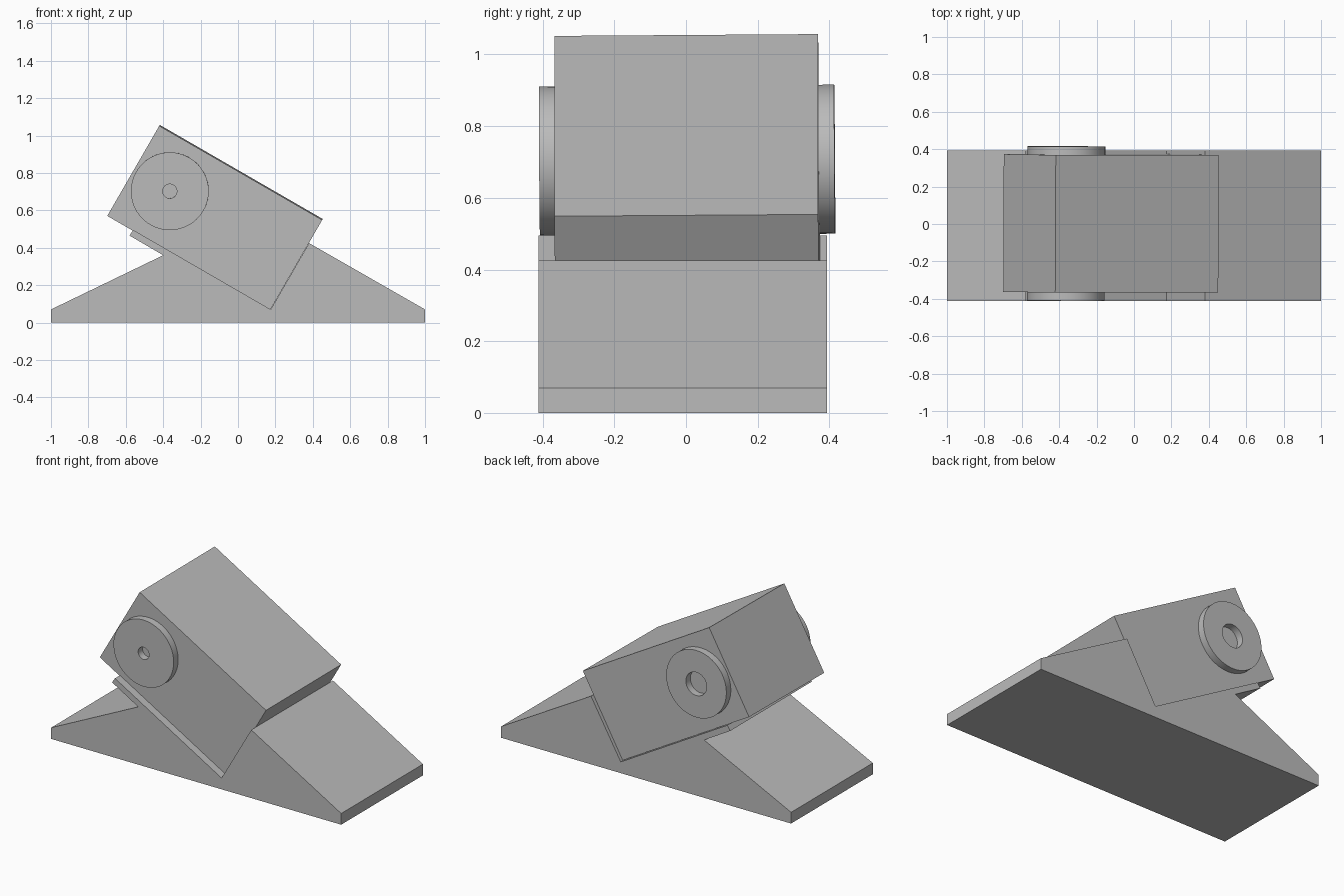
import bpy, bmesh, math
from mathutils import Matrix, Vector

cube = bpy.data.objects.get("Cube")
if cube:
    bpy.data.objects.remove(cube, do_unlink=True)

grey = bpy.data.materials.new("plain_grey")
grey.use_nodes = True
colour = (0.5, 0.5, 0.5, 1)
grey.diffuse_color = colour
grey.node_tree.nodes["Principled BSDF"].inputs["Base Color"].default_value = colour


def finish(name, bm, matrix=Matrix()):
    bmesh.ops.recalc_face_normals(bm, faces=bm.faces)
    mesh = bpy.data.meshes.new(name)
    bm.to_mesh(mesh)
    bm.free()
    mesh.materials.append(grey)
    obj = bpy.data.objects.new(name, mesh)
    obj.matrix_world = matrix
    bpy.context.collection.objects.link(obj)
    return obj


# Wedge base: side profile extruded across, with a slanted seat for the block
profile = [(-1, 0), (1, 0), (1, 0.07), (0.38, 0.425), (0.175, 0.07),
           (-0.56, 0.495), (-0.58, 0.465), (-0.4, 0.36), (-1, 0.07)]
front_y, back_y = -0.412, 0.393
bm = bmesh.new()
face = bm.faces.new([bm.verts.new((x, front_y, z)) for x, z in profile])
side = bmesh.ops.extrude_face_region(bm, geom=[face])
bmesh.ops.translate(bm, vec=(0, back_y - front_y, 0),
                    verts=[g for g in side["geom"] if isinstance(g, bmesh.types.BMVert)])
finish("wedge_base", bm)

# Block frame: pitched down towards +x, with a very slight roll
frame = (Matrix.Translation((-0.123, 0.003, 0.562))
         @ Matrix.Rotation(math.radians(30), 4, "Y")
         @ Matrix.Rotation(0.008, 4, "X"))
half_width = 0.368

# Tilted block
bm = bmesh.new()
bmesh.ops.create_cube(bm, size=1, matrix=Matrix.Diagonal((1.006, 2 * half_width, 0.556, 1)))
finish("tilted_block", bm, frame)


# Round bosses: a rectangle spun around the pivot axis, leaving a central recess
def boss(name, sign, hole):
    inner, outer, radius = half_width - 0.002, 0.412, 0.208
    section = [(hole, inner), (radius, inner), (radius, outer), (hole, outer)]
    bm = bmesh.new()
    verts = [bm.verts.new((r, sign * y, 0)) for r, y in section]
    edges = [bm.edges.new((verts[i], verts[(i + 1) % 4])) for i in range(4)]
    bmesh.ops.spin(bm, geom=verts + edges, axis=(0, 1, 0), cent=(0, 0, 0),
                   angle=math.tau, steps=64, use_merge=True)
    bmesh.ops.remove_doubles(bm, verts=bm.verts, dist=0.0001)
    pivot = frame.inverted() @ Vector((-0.363, 0.003, 0.705))
    obj = finish(name, bm, frame @ Matrix.Translation((pivot.x, 0, pivot.z)))
    bpy.ops.object.select_all(action="DESELECT")
    obj.select_set(True)
    bpy.context.view_layer.objects.active = obj
    bpy.ops.object.shade_smooth_by_angle(angle=math.radians(30))


boss("front_boss", -1, 0.038)
boss("back_boss", 1, 0.072)
